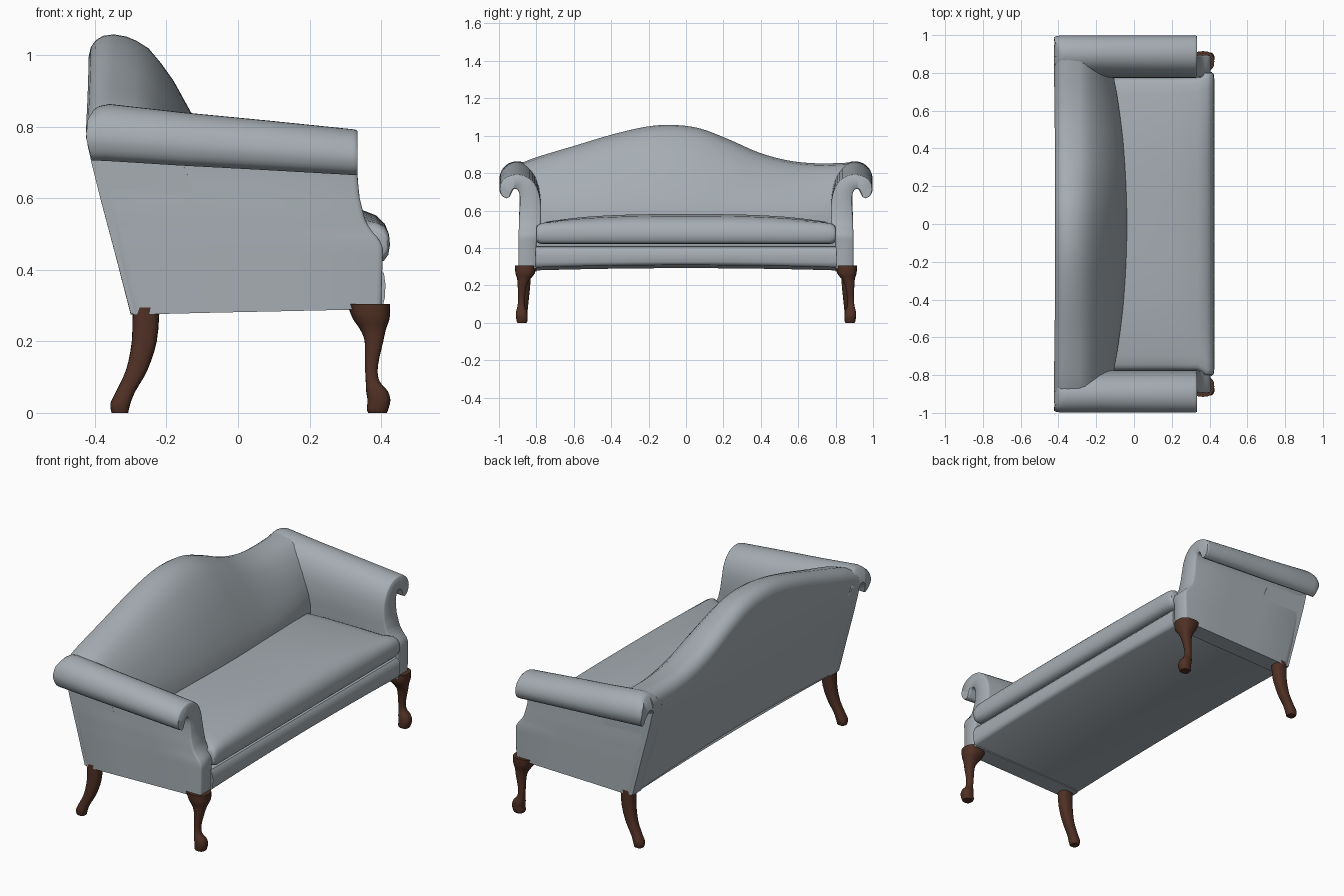
import bpy, bmesh, math
from mathutils import Vector

if "Cube" in bpy.data.objects:
    bpy.data.objects.remove(bpy.data.objects["Cube"])


def material(name, rgb):
    m = bpy.data.materials.new(name)
    m.use_nodes = True
    m.diffuse_color = (*rgb, 1)
    bsdf = next(n for n in m.node_tree.nodes if n.type == 'BSDF_PRINCIPLED')
    bsdf.inputs["Base Color"].default_value = (*rgb, 1)
    bsdf.inputs["Roughness"].default_value = 0.7
    return m


FABRIC = material("grey blue fabric", (0.38, 0.42, 0.45))
WOOD = material("dark brown wood", (0.08, 0.03, 0.018))


def smooth_path(points, steps):
    """Catmull-Rom curve through points of any dimension."""
    p = [points[0]] + list(points) + [points[-1]]
    out = []
    for a, b, c, d in zip(p, p[1:], p[2:], p[3:]):
        for k in range(steps):
            t = k / steps
            out.append(tuple(0.5 * (2 * q + (r - o) * t + (2 * o - 5 * q + 4 * r - s) * t * t
                                    + (3 * q - o - 3 * r + s) * t ** 3)
                             for o, q, r, s in zip(a, b, c, d)))
    return out + [tuple(points[-1])]


def interp(table, v):
    """Piecewise linear lookup."""
    if v <= table[0][0]:
        return table[0][1]
    for (a, x), (b, y) in zip(table, table[1:]):
        if v <= b:
            return x + (y - x) * (v - a) / (b - a)
    return table[-1][1]


def loft(name, rings, mat, strip_caps=False, mirror=False, angle=40):
    bm = bmesh.new()
    loops = [[bm.verts.new(co) for co in ring] for ring in rings]
    n = len(loops[0])
    for a, b in zip(loops, loops[1:]):
        for i in range(n):
            j = (i + 1) % n
            bm.faces.new((a[i], a[j], b[j], b[i]))
    for ring in (loops[0], loops[-1]):
        if strip_caps:
            for i in range(n // 2 - 1):
                bm.faces.new((ring[i], ring[i + 1], ring[n - 2 - i], ring[n - 1 - i]))
        else:
            bm.faces.new(ring)
    bmesh.ops.recalc_face_normals(bm, faces=bm.faces)
    me = bpy.data.meshes.new(name)
    bm.to_mesh(me)
    bm.free()
    me.materials.append(mat)
    ob = bpy.data.objects.new(name, me)
    bpy.context.collection.objects.link(ob)
    bpy.ops.object.select_all(action='DESELECT')
    ob.select_set(True)
    bpy.context.view_layer.objects.active = ob
    bpy.ops.object.shade_smooth_by_angle(angle=math.radians(angle))
    if mirror:
        mod = ob.modifiers.new("other_side", 'MIRROR')
        mod.use_axis = (False, True, False)
    return ob


def arch(y):
    return 0.015 * (1 - (y / 0.9) ** 2)


# Scrolled arms: inner and outer skin in pairs (y, z, y, z), swept back to front
pairs = smooth_path([
    (.80, .29, .895, .29), (.80, .42, .895, .42), (.785, .47, .895, .465),
    (.777, .51, .894, .505), (.775, .56, .893, .55), (.775, .62, .89, .60),
    (.785, .69, .888, .65), (.81, .745, .89, .685), (.85, .78, .90, .71),
    (.90, .793, .915, .715), (.95, .783, .925, .71), (.985, .755, .93, .70),
    (.998, .715, .935, .69), (.985, .68, .94, .68), (.96, .665, .945, .672)], 3)
rear_edge = [(.275, -.30), (.45, -.345), (.6, -.385), (.7, -.407), (.77, -.425), (.82, -.42), (.87, -.39)]
front_edge = [(.29, .40), (.46, .405), (.485, .395), (.51, .372), (.54, .355), (.6, .34), (.66, .334)]
arm_rings = []
for end, inset, fill in [(0, 0, .7), (0, .01, .88), (0, .035, 1), (.33, 0, 1), (.66, 0, 1),
                         (1, -.014, 1), (1, -.004, .95), (1, 0, .86)]:
    left, right = [], []
    for ya, za, yb, zb in pairs:
        a, b = Vector((ya, za)), Vector((yb, zb))
        mid = (a + b) / 2
        for q, side in ((mid + (a - mid) * fill, left), (mid + (b - mid) * fill, right)):
            rise = (q.y - .5) * (.24 if q.y > .5 else .07)
            x0, x1 = interp(rear_edge, q.y + rise), interp(front_edge, q.y)
            side.append((x0 + (x1 - x0) * end + inset, q.x, q.y + rise * (1 - end)))
    arm_rings.append(left + right[::-1])
loft("scroll_arms", arm_rings, FABRIC, strip_caps=True, mirror=True, angle=50)

# Camel back: crest line swept along the width
crest = smooth_path([(-.89, .85), (-.8, .885), (-.6, .945), (-.4, 1.005), (-.22, 1.047),
                     (-.08, 1.058), (.07, 1.04), (.23, .98), (.39, .91), (.55, .867),
                     (.71, .852), (.89, .857)], 4)
back_rings = []
for y, h in crest:
    bow = .07 * min(1.2, (y / .77) ** 2)
    pull = .008 * (1 - (y / .9) ** 2)
    sec = [(-.30, .277 + arch(y)), (-.345, .45), (-.385, .6), (-.41, .7),
           (-.42, (.7 + h - .06) / 2), (-.425, h - .06), (-.419, h - .035), (-.405, h - .016),
           (-.385, h - .004), (-.355, h), (-.32, h - .006)]
    sec = [(x + pull, z) for x, z in sec]
    for x, k in [(-.285, .965), (-.25, .92), (-.215, .835), (-.18, .735), (-.13, .55),
                 (-.09, .36), (-.06, .2), (-.035, 0)]:
        sec.append((x - bow * (1 - k), .57 + (h - .57) * k))
    sec += [(-.035 - bow, .40), (-.06 - bow, .31 + arch(y))]
    back_rings.append([(x, y, z) for x, z in sec])
loft("camel_back", back_rings, FABRIC)

# Seat frame with the padded front rail
rail = [(-.30, .277), (.395, .293), (.406, .302), (.411, .325), (.412, .36),
        (.408, .39), (.396, .405), (.37, .41), (-.25, .41)]
rail_rings = []
for i in range(17):
    y = -.805 + 1.61 * i / 16
    rail_rings.append([(x, y, z + (arch(y) if z < .31 else 0)) for x, z in rail])
loft("seat_frame", rail_rings, FABRIC)

# Crowned seat cushion, a little wider in front of the arms
half = .80
cushion_rings = []
ends = [(half, .62), (half - .004, .78), (half - .012, .9), (half - .03, 1)]
stations = [(-y, f) for y, f in ends]
stations += [(-.72 + 1.44 * i / 16, 1) for i in range(17)] + ends[::-1]
for y, fill in stations:
    crown = .045 * (1 - abs(y / half) ** 3)
    sec = [(-.15, .42), (.385, .42), (.408, .425), (.42, .442), (.425, .47), (.422, .5),
           (.41, .52 + crown * .2), (.385, .53 + crown * .5), (.34, .534 + crown * .8),
           (.2, .536 + crown), (0, .536 + crown), (-.15, .53 + crown)]
    ring = []
    for x, z in sec:
        narrow = .965 if x < .345 else 1
        ring.append((x - .02 * (1 - fill) * (x > .3), y * narrow, .475 + (z - .475) * fill))
    cushion_rings.append(ring)
loft("seat_cushion", cushion_rings, FABRIC, angle=45)


# Legs: rounded square rings of (z, centre x, centre y, half x, half y)
def leg(name, stations, power):
    rings = []
    for z, cx, cy, rx, ry in smooth_path(stations, 3):
        ring = []
        for i in range(20):
            a = math.tau * i / 20
            c, s = math.cos(a), math.sin(a)
            ring.append((cx + rx * math.copysign(abs(c) ** power, c),
                         cy + ry * math.copysign(abs(s) ** power, s), max(z, 0)))
        rings.append(ring)
    loft(name, rings, WOOD, mirror=True)


leg("front_cabriole_legs", [
    (.305, .365, .86, .06, .055), (.265, .372, .86, .052, .052), (.235, .377, .867, .037, .036),
    (.20, .38, .875, .026, .025), (.13, .373, .88, .018, .018), (.09, .376, .882, .019, .019),
    (.062, .388, .88, .03, .028), (.035, .394, .878, .032, .031), (.01, .39, .877, .03, .029),
    (0, .39, .877, .026, .025)], .8)
leg("rear_swept_legs", [
    (.295, -.257, .862, .038, .034), (.2, -.262, .864, .035, .031), (.12, -.283, .868, .03, .027),
    (.06, -.314, .872, .027, .025), (.025, -.329, .874, .028, .027), (0, -.33, .874, .023, .022)], .75)
